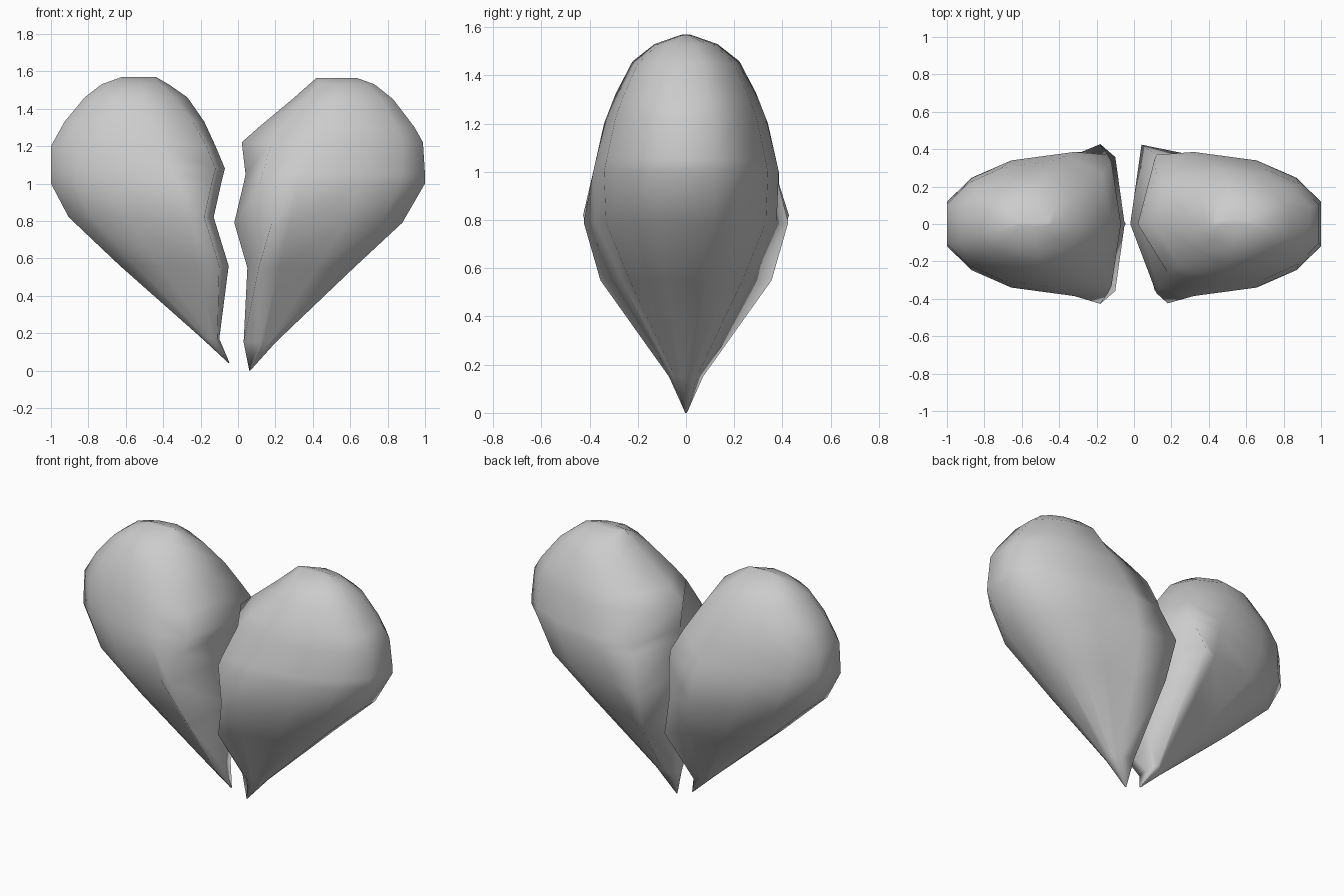
import bpy, bmesh
from math import sin, cos, radians

# Shared body profile: height, outer x, centre x, half thickness, crack-edge half thickness
BODY = [
    (0.00, .06, .06, .003, .003), (0.16, .21, .14, .055, .075), (0.55, .62, .22, .265, .355),
    (0.81, .90, .28, .385, .43), (1.00, 1.0, .32, .385, .37), (1.20, 1.0, .42, .34, .27),
    (1.38, .90, .47, .27, .19), (1.46, .82, .50, .22, .14), (1.53, .73, .52, .13, .08),
    (1.57, .62, .53, .015, .008)]

# Crack lines: height, middle x, front edge x, back edge x (x measured away from centre)
LEFT = [(.04, .045, .045, .045), (.17, .10, .11, .11), (.56, .05, .10, .10),
        (.82, .13, .18, .18), (1.0, .09, .14, .14), (1.08, .07, .12, .12),
        (1.2, .12, .17, .17), (1.33, .18, .24, .24), (1.46, .27, .34, .34),
        (1.53, .37, .42, .42), (1.57, .44, .46, .46)]
RIGHT = [(0, .06, .06, .06), (.15, .03, .12, .06), (.55, .05, .11, .06),
         (.79, -.02, .18, .04), (1.0, .03, .12, .12), (1.05, .04, .13, .11),
         (1.22, .02, .18, .12), (1.30, .11, .24, .20), (1.45, .29, .36, .36),
         (1.53, .38, .43, .43), (1.565, .42, .44, .44)]
ARC = (90, 62, 40, 18, -18, -40, -62, -90)


def body_at(z):
    for a, b in zip(BODY, BODY[1:]):
        if z <= b[0]:
            f = (z - a[0]) / (b[0] - a[0])
            return [p + (q - p) * f for p, q in zip(a, b)][1:]
    return BODY[-1][1:]


def heart_half(name, crack, side):
    bm = bmesh.new()
    rings = []
    for k, (z, xm, xf, xb) in enumerate(crack):
        xo, xc, t, edge = body_at(z)
        if k == 0:  # pointed tip
            xo, xc, t, edge = xm + .006, xm + .003, .004, .003
        elif z < .3 and side < 0:
            xo -= .03
        pts = [(xm, 0), (xf, -edge)]
        for a in ARC:
            x = xc + (xo - xc) * cos(radians(a)) / cos(radians(18))
            pts.append((x, -t * sin(radians(a))))
        pts.append((xb, edge))
        rings.append([bm.verts.new((side * x, y, z)) for x, y in pts])
    # Skin between neighbouring rings, then close both ends
    for lo, hi in zip(rings, rings[1:]):
        n = len(lo)
        for i in range(n):
            j = (i + 1) % n
            bm.faces.new((lo[i], lo[j], hi[j], hi[i]))
    bm.faces.new(rings[0])
    bm.faces.new(rings[-1])
    bmesh.ops.recalc_face_normals(bm, faces=bm.faces)
    for f in bm.faces:
        f.smooth = True
    me = bpy.data.meshes.new(name)
    bm.to_mesh(me)
    bm.free()
    bpy.context.collection.objects.link(bpy.data.objects.new(name, me))


heart_half("left_heart_half", LEFT, -1)
heart_half("right_heart_half", RIGHT, 1)
